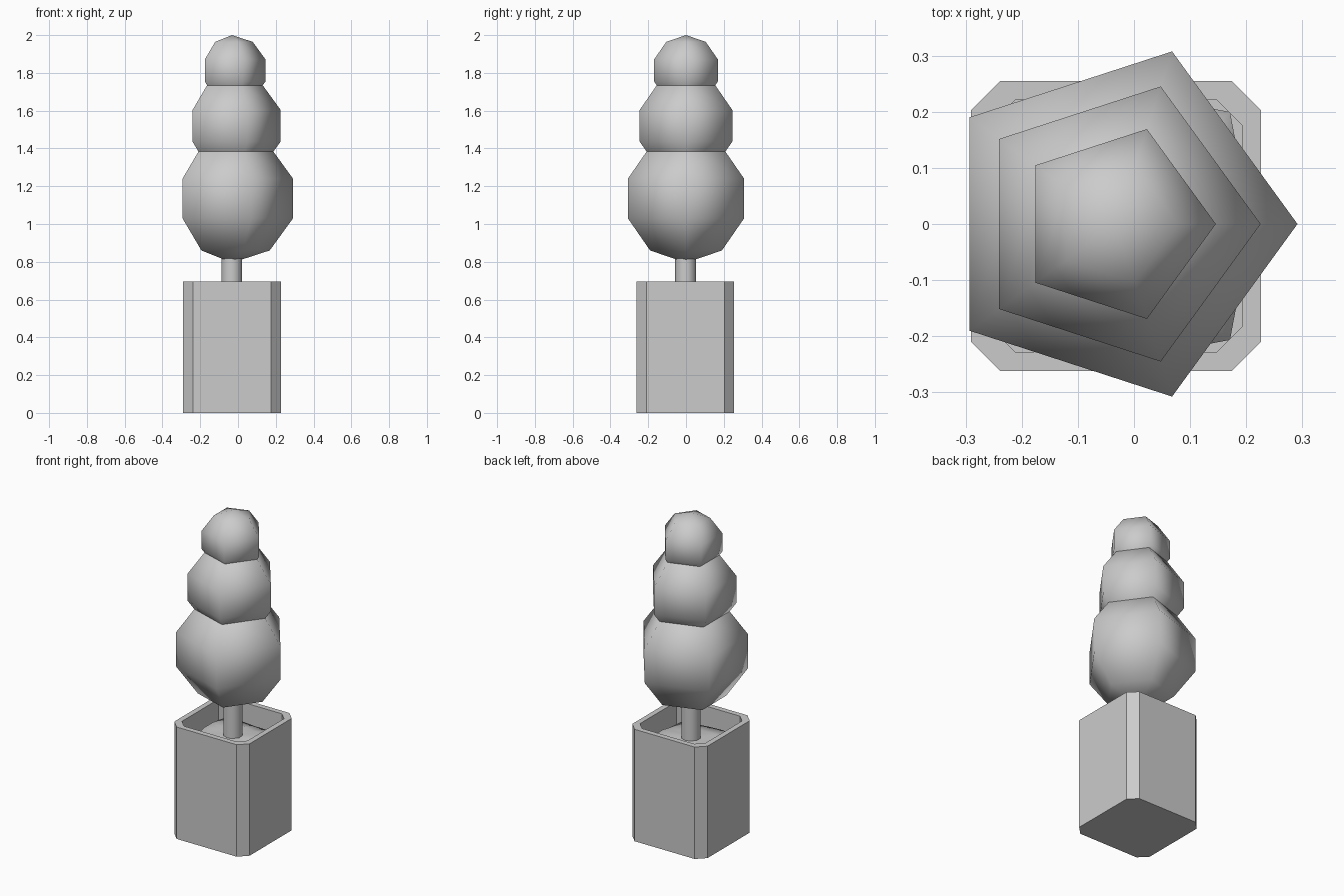
import bpy, bmesh, math, random

if "Cube" in bpy.data.objects:
    bpy.data.objects.remove(bpy.data.objects["Cube"])

random.seed(4)
CX, CY = -0.032, -0.0035   # planter centre


def octagon(half, cut, z):
    """Square ring with chamfered corners."""
    a, b = half, half - cut
    pts = [(a, -b), (a, b), (b, a), (-b, a), (-a, b), (-a, -b), (-b, -a), (b, -a)]
    return [(CX + x, CY + y, z) for x, y in pts]


def loft(name, rings, cap_start=True):
    """Join rings of equal length with quads, capping the ends."""
    bm = bmesh.new()
    loops = [[bm.verts.new(p) for p in r] for r in rings]
    n = len(loops[0])
    for lo, hi in zip(loops, loops[1:]):
        for i in range(n):
            j = (i + 1) % n
            bm.faces.new((lo[i], lo[j], hi[j], hi[i]))
    if cap_start:
        bm.faces.new(loops[0][::-1])
    bm.faces.new(loops[-1])
    mesh = bpy.data.meshes.new(name)
    bm.to_mesh(mesh)
    bm.free()
    obj = bpy.data.objects.new(name, mesh)
    bpy.context.collection.objects.link(obj)
    return obj


def smooth(obj):
    obj.data.polygons.foreach_set("use_smooth", [True] * len(obj.data.polygons))


# Hollow square planter with chamfered corners
loft("planter", [octagon(0.2585, 0.052, 0), octagon(0.2585, 0.052, 0.695),
                 octagon(0.225, 0.046, 0.695), octagon(0.225, 0.046, 0.5)])

# Lumpy soil mound, dropping off toward the planter walls
def soil_ring(radius, z, lump):
    return [(CX + radius * math.cos(t) / max(abs(math.cos(t)), abs(math.sin(t)), 0.78),
             CY + radius * math.sin(t) / max(abs(math.cos(t)), abs(math.sin(t)), 0.78),
             z + random.uniform(-lump, lump))
            for t in (math.tau * i / 16 for i in range(16))]

soil = loft("soil", [soil_ring(0.224, 0.54, 0.01), soil_ring(0.195, 0.59, 0.01),
                     soil_ring(0.12, 0.60, 0.008), soil_ring(0.04, 0.605, 0)],
            cap_start=False)
smooth(soil)

# Trunk
bpy.ops.mesh.primitive_cylinder_add(vertices=10, radius=0.056, depth=0.4,
                                    location=(-0.033, -0.002, 0.75))
trunk = bpy.context.object
trunk.name = "trunk"
bpy.ops.object.shade_smooth_by_angle(angle=math.radians(50))

# Three stacked five-sided foliage balls, one corner pointing to +x
for name, radius, z in (("lower_foliage", 0.340, 1.135),
                        ("middle_foliage", 0.271, 1.52),
                        ("top_foliage", 0.187, 1.813)):
    bpy.ops.mesh.primitive_uv_sphere_add(segments=5, ring_count=5, radius=radius,
                                         location=(-0.032, 0, z))
    ball = bpy.context.object
    ball.name = name
    # Make sure a corner faces +x
    v = max(ball.data.vertices, key=lambda p: math.hypot(p.co.x, p.co.y)).co
    turn = math.atan2(v.y, v.x)
    for p in ball.data.vertices:
        x, y = p.co.x, p.co.y
        p.co.x = x * math.cos(turn) + y * math.sin(turn)
        p.co.y = y * math.cos(turn) - x * math.sin(turn)
    smooth(ball)
